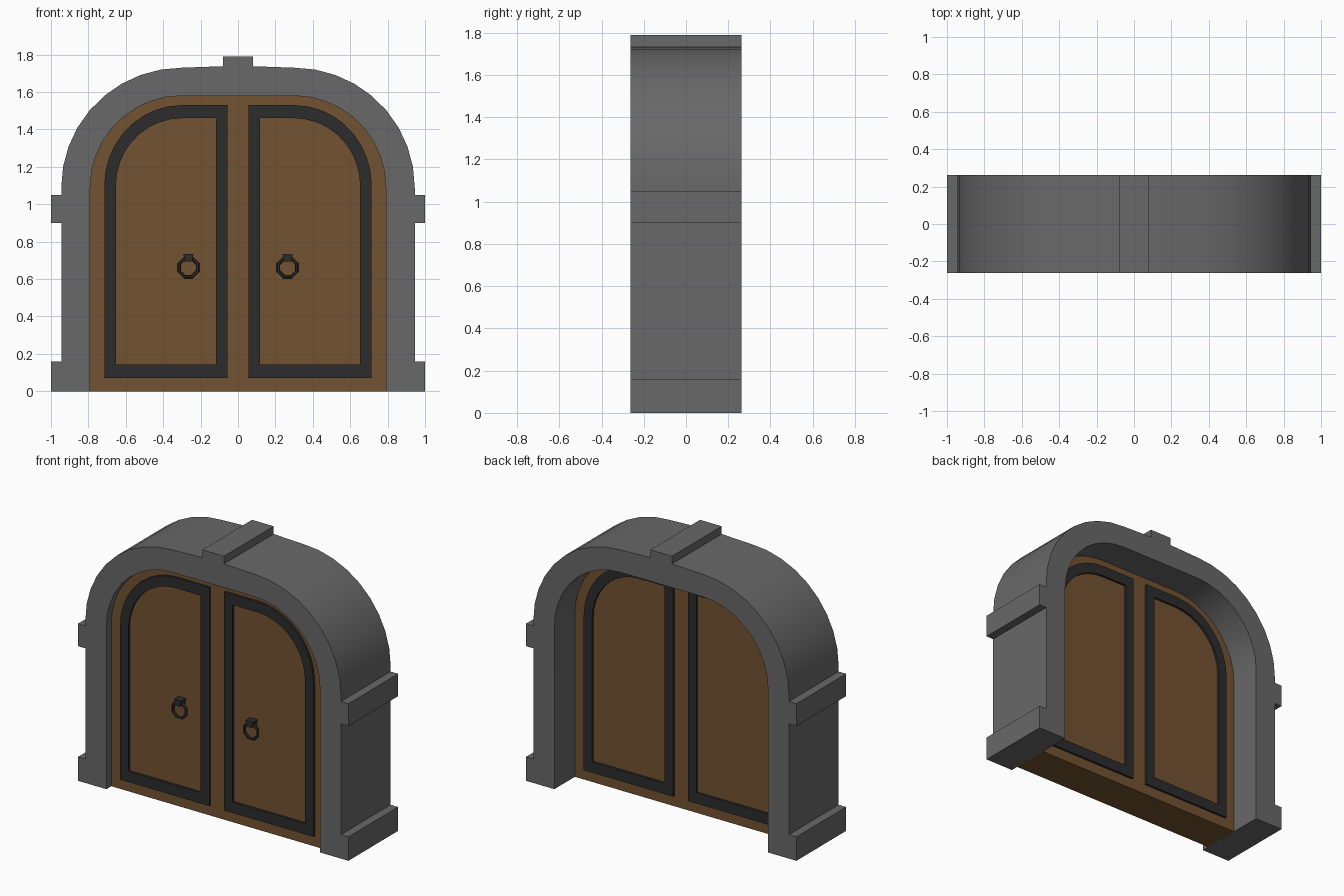
import bpy, bmesh
from math import sin, cos, pi, radians

if "Cube" in bpy.data.objects:
    bpy.data.objects.remove(bpy.data.objects["Cube"])


def material(name, color):
    m = bpy.data.materials.new(name)
    m.diffuse_color = (*color, 1)
    m.use_nodes = True
    m.node_tree.nodes["Principled BSDF"].inputs["Base Color"].default_value = m.diffuse_color
    return m


stone = material("dark_stone", (0.14, 0.14, 0.14))
wood = material("brown_wood", (0.17, 0.085, 0.03))
iron = material("dark_iron", (0.025, 0.025, 0.025))


def finish(bm, name, mat):
    bmesh.ops.recalc_face_normals(bm, faces=bm.faces)
    me = bpy.data.meshes.new(name)
    bm.to_mesh(me)
    bm.free()
    ob = bpy.data.objects.new(name, me)
    bpy.context.collection.objects.link(ob)
    me.materials.append(mat)
    bpy.ops.object.select_all(action='DESELECT')
    ob.select_set(True)
    bpy.context.view_layer.objects.active = ob
    bpy.ops.object.shade_smooth_by_angle(angle=radians(30))
    return ob


def arc(cx, cz, rx, rz, n=9):
    """Quarter arc from the right side up to the top."""
    return [(cx + rx * cos(pi / 2 * i / n), cz + rz * sin(pi / 2 * i / n)) for i in range(n + 1)]


def mirrored(half):
    """Complete a right-hand outline with its left-hand reflection."""
    return half + [(-x, z) for x, z in reversed(half)]


def plate(name, outline, y0, y1, mat):
    """Extrude an x-z outline from y0 to y1."""
    bm = bmesh.new()
    f = bm.faces.new([bm.verts.new((x, y0, z)) for x, z in outline])
    ext = bmesh.ops.extrude_face_region(bm, geom=[f])
    for v in ext["geom"]:
        if isinstance(v, bmesh.types.BMVert):
            v.co.y = y1
    return finish(bm, name, mat)


def ring_plate(name, outer, inner, y0, y1, mat):
    """Closed band between two outlines with equal point counts."""
    bm = bmesh.new()
    loops = [[bm.verts.new((x, y, z)) for x, z in pts]
             for pts, y in ((outer, y0), (outer, y1), (inner, y1), (inner, y0))]
    n = len(outer)
    for k in range(4):
        a, b = loops[k], loops[(k + 1) % 4]
        for i in range(n):
            j = (i + 1) % n
            bm.faces.new((a[i], a[j], b[j], b[i]))
    return finish(bm, name, mat)


# Stone arch with base blocks, capitals and keystone
D = 0.262
outer = [(1, 0), (1, 0.16), (0.945, 0.16), (0.945, 0.9), (1, 0.9), (1, 1.05), (0.945, 1.05)]
outer += arc(0.3, 1.09, 0.645, 0.64) + [(0.08, 1.738), (0.08, 1.79)]
opening = [(0.79, 0)] + arc(0.3, 1.09, 0.49, 0.49)
plate("stone_arch", mirrored(outer) + mirrored(opening)[::-1], -D, D, stone)

# Wooden door slab filling the opening
F, B = -0.21, 0.045
plate("door_slab", mirrored(opening), F, B, wood)

for side, s in (("right", 1), ("left", -1)):
    # Iron border of each leaf, showing on both faces
    o = [(0.055, 0.07), (0.715, 0.07)] + arc(0.3, 1.1, 0.415, 0.43) + [(0.055, 1.53)]
    i = [(0.118, 0.142), (0.653, 0.142)] + arc(0.3, 1.1, 0.353, 0.36) + [(0.118, 1.46)]
    ring_plate(side + "_leaf_border", [(s * x, z) for x, z in o], [(s * x, z) for x, z in i],
               F - 0.015, B + 0.015, iron)

    # Handle mount and octagonal pull ring
    cx = s * 0.265
    plate(side + "_handle_mount", [(cx - 0.02, 0.695), (cx + 0.02, 0.695), (cx + 0.027, 0.735), (cx - 0.027, 0.735)],
          -0.26, F, iron)
    bpy.ops.mesh.primitive_torus_add(location=(cx, -0.24, 0.662), rotation=(pi / 2, pi / 8, 0),
                                     major_segments=8, minor_segments=6,
                                     major_radius=0.053, minor_radius=0.01)
    ring = bpy.context.object
    ring.name = side + "_pull_ring"
    ring.data.materials.append(iron)
